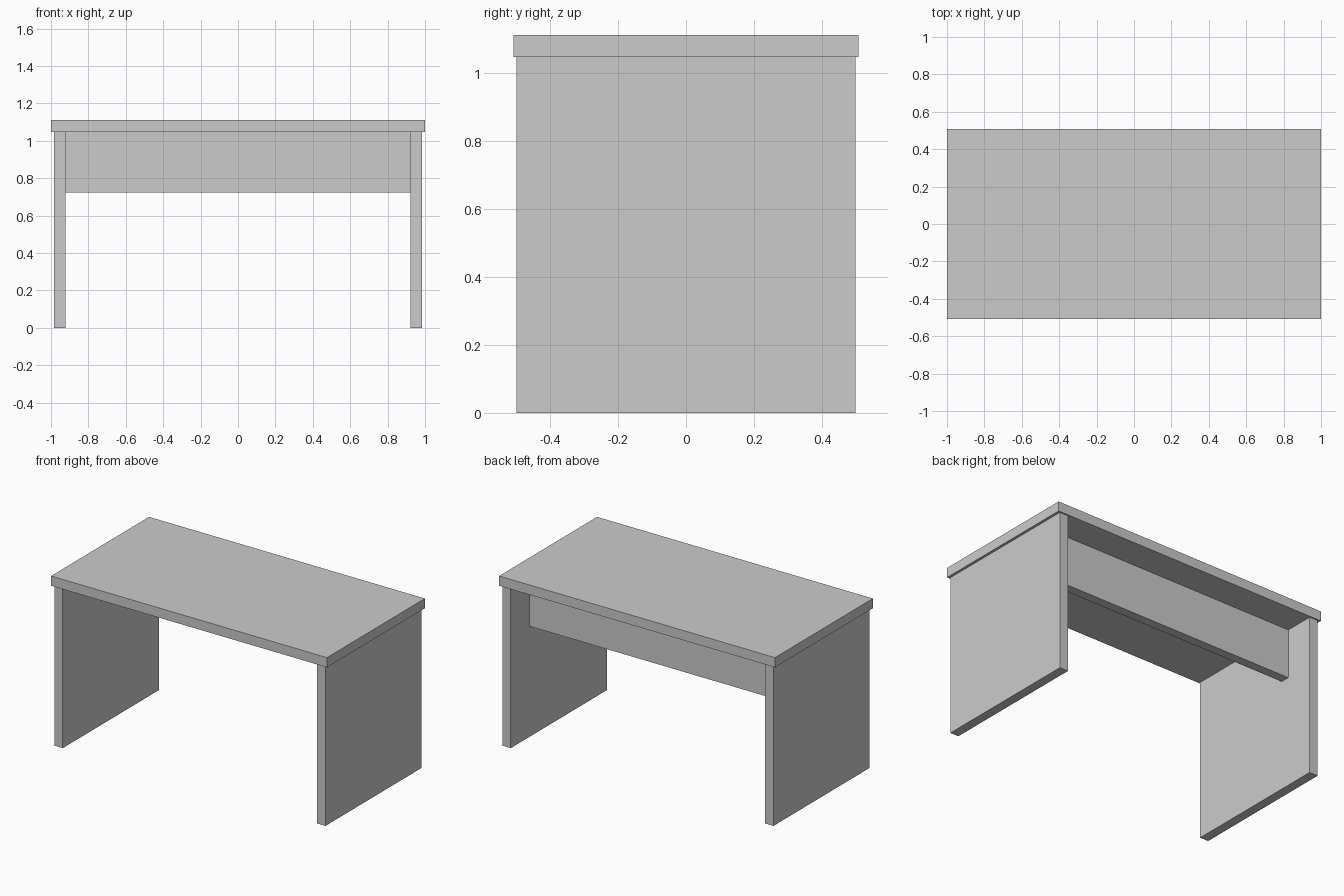
import bpy
import bmesh

cube = bpy.data.objects.get("Cube")
if cube:
    bpy.data.objects.remove(cube, do_unlink=True)

# Single plain grey finish
grey = bpy.data.materials.new("plain grey")
grey.use_nodes = True
COLOUR = (0.6, 0.6, 0.6, 1.0)
grey.diffuse_color = COLOUR
grey.node_tree.nodes["Principled BSDF"].inputs["Base Color"].default_value = COLOUR


def board(name, low, high):
    """Rectangular board between two opposite corners."""
    mesh = bpy.data.meshes.new(name)
    bm = bmesh.new()
    bmesh.ops.create_cube(bm, size=1)
    for v in bm.verts:
        v.co = [lo if c < 0 else hi for c, lo, hi in zip(v.co, low, high)]
    bm.to_mesh(mesh)
    bm.free()
    mesh.materials.append(grey)
    obj = bpy.data.objects.new(name, mesh)
    bpy.context.collection.objects.link(obj)
    return obj


TOP, UNDERSIDE = 1.111, 1.047
INNER, OUTER = 0.922, 0.983

# Desk top, overhanging the legs slightly
board("desk_top", (-1, -0.507, UNDERSIDE), (1, 0.507, TOP))

# Full-depth side panels
board("left_side_panel", (INNER, -0.498, 0), (OUTER, 0.498, UNDERSIDE))
board("right_side_panel", (-OUTER, -0.498, 0), (-INNER, 0.498, UNDERSIDE))

# Modesty panel set in from the back
board("modesty_panel", (-INNER, 0.244, 0.725), (INNER, 0.304, UNDERSIDE))
